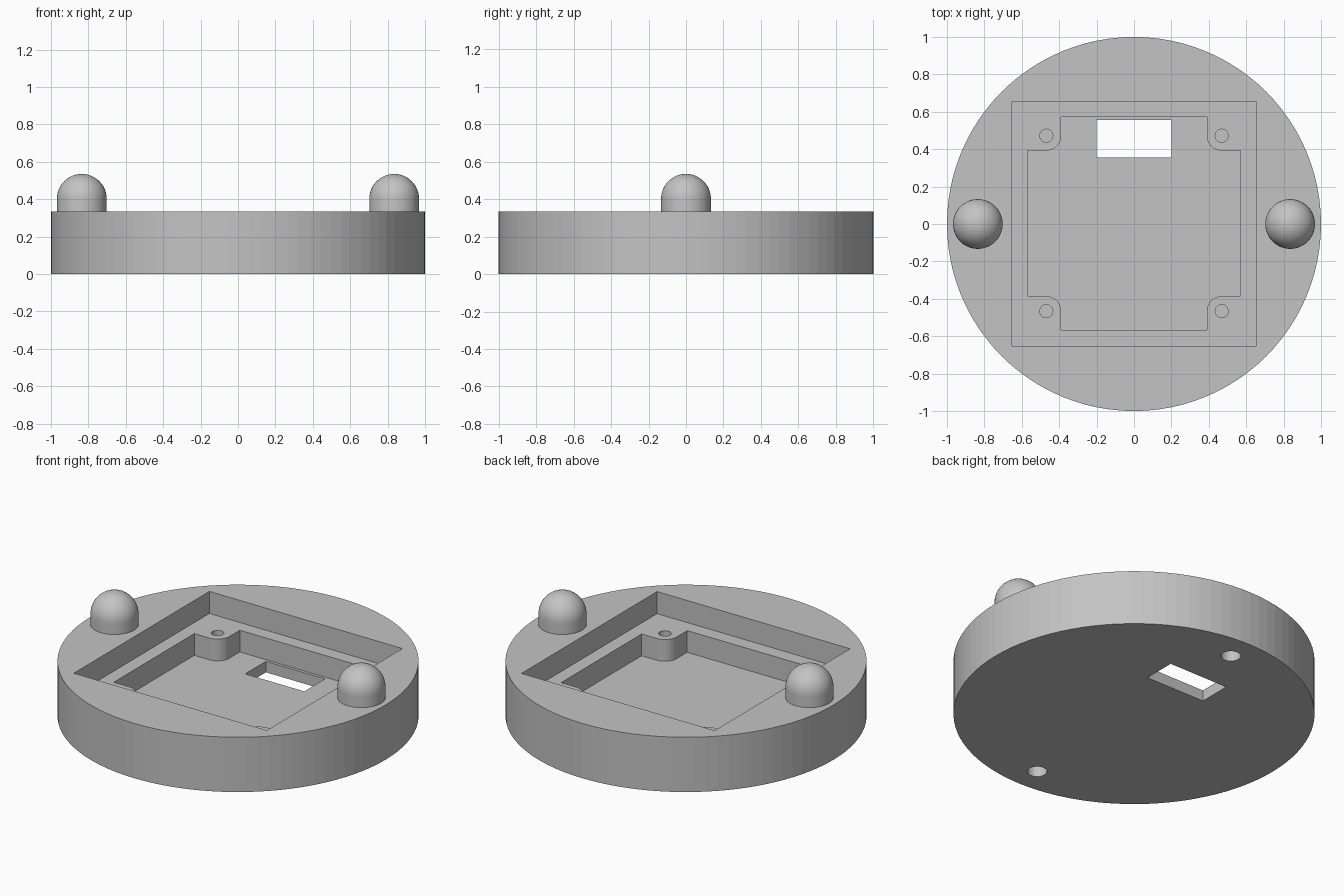
import bpy, bmesh, math

cube = bpy.data.objects.get("Cube")
if cube:
    bpy.data.objects.remove(cube, do_unlink=True)

HEIGHT, SHELF, FLOOR = 0.335, 0.2, 0.067
PEG_X, PEG_R = 0.835, 0.133

grey = bpy.data.materials.new("plain grey")
grey.use_nodes = True
colour = (0.55, 0.55, 0.55, 1)
grey.diffuse_color = colour
grey.node_tree.nodes["Principled BSDF"].inputs["Base Color"].default_value = colour


def prism(name, outline, z0, z1):
    """Extrude a counter-clockwise outline from z0 up to z1."""
    bm = bmesh.new()
    face = bm.faces.new([bm.verts.new((x, y, z0)) for x, y in outline])
    top = bmesh.ops.extrude_face_region(bm, geom=[face])["geom"]
    for v in top:
        if isinstance(v, bmesh.types.BMVert):
            v.co.z = z1
    bmesh.ops.recalc_face_normals(bm, faces=bm.faces)
    mesh = bpy.data.meshes.new(name)
    bm.to_mesh(mesh)
    bm.free()
    mesh.materials.append(grey)
    obj = bpy.data.objects.new(name, mesh)
    bpy.context.collection.objects.link(obj)
    return obj


def circle(x, y, r, sides):
    return [(x + r * math.cos(2 * math.pi * i / sides),
             y + r * math.sin(2 * math.pi * i / sides)) for i in range(sides)]


def rectangle(x0, x1, y0, y1):
    return [(x0, y0), (x1, y0), (x1, y1), (x0, y1)]


def cut(body, outline, z0, z1):
    """Subtract a prism from the body."""
    cutter = prism("cutter", outline, z0, z1)
    cutter.hide_render = True
    mod = body.modifiers.new("cut", "BOOLEAN")
    mod.operation, mod.solver, mod.object = "DIFFERENCE", "EXACT", cutter
    bpy.ops.object.select_all(action="DESELECT")
    bpy.context.view_layer.objects.active = body
    body.select_set(True)
    bpy.ops.object.modifier_apply(modifier=mod.name)
    bpy.data.objects.remove(cutter, do_unlink=True)


# Round base with a square recess
base = prism("round_base", circle(0, 0, 1, 96), 0, HEIGHT)
cut(base, rectangle(-0.653, 0.653, -0.653, 0.656), SHELF, HEIGHT + 0.1)

# Deeper pocket that leaves a rounded screw post in each corner
half, post, post_r = 0.57, 0.469, 0.08
corner = [(half, post - post_r)]
for i in range(11):
    a = math.radians(270 - 9 * i)
    corner.append((post + post_r * math.cos(a), post + post_r * math.sin(a)))
corner.append((post - post_r, half))
pocket = []
for sx, sy in ((1, 1), (-1, 1), (-1, -1), (1, -1)):
    pts = corner if sx * sy > 0 else corner[::-1]
    pocket += [(sx * x, sy * y + 0.003) for x, y in pts]
cut(base, pocket, FLOOR, SHELF + 0.05)

# Screw holes in the posts
for sx in (-1, 1):
    for sy in (-1, 1):
        cut(base, circle(sx * post, sy * post + 0.003, 0.035, 24), FLOOR, SHELF + 0.05)

# Slot through the floor
cut(base, rectangle(-0.2, 0.2, 0.355, 0.555), -0.1, FLOOR + 0.05)

# Sockets in the underside
for sy in (-1, 1):
    cut(base, circle(0, sy * PEG_X, 0.055, 32), -0.1, 0.2)

# Domed pegs on the rim, turned from a profile
for name, x in (("left_peg", PEG_X), ("right_peg", -PEG_X)):
    dome_z = HEIGHT + 0.2 - PEG_R
    profile = [(PEG_R, HEIGHT - 0.01)]
    for i in range(13):
        a = math.pi / 2 * i / 12
        profile.append((PEG_R * math.cos(a), dome_z + PEG_R * math.sin(a)))
    bm = bmesh.new()
    verts = [bm.verts.new((r, 0, z)) for r, z in profile]
    edges = [bm.edges.new(pair) for pair in zip(verts, verts[1:])]
    bmesh.ops.spin(bm, geom=verts + edges, cent=(0, 0, 0), axis=(0, 0, 1),
                   angle=2 * math.pi, steps=48)
    bmesh.ops.remove_doubles(bm, verts=bm.verts, dist=0.0005)
    bmesh.ops.holes_fill(bm, edges=bm.edges, sides=0)
    bmesh.ops.recalc_face_normals(bm, faces=bm.faces)
    mesh = bpy.data.meshes.new(name)
    bm.to_mesh(mesh)
    bm.free()
    mesh.materials.append(grey)
    peg = bpy.data.objects.new(name, mesh)
    peg.location.x = x
    bpy.context.collection.objects.link(peg)
    bpy.ops.object.select_all(action="DESELECT")
    bpy.context.view_layer.objects.active = peg
    peg.select_set(True)
    bpy.ops.object.shade_smooth_by_angle(angle=math.radians(30))
